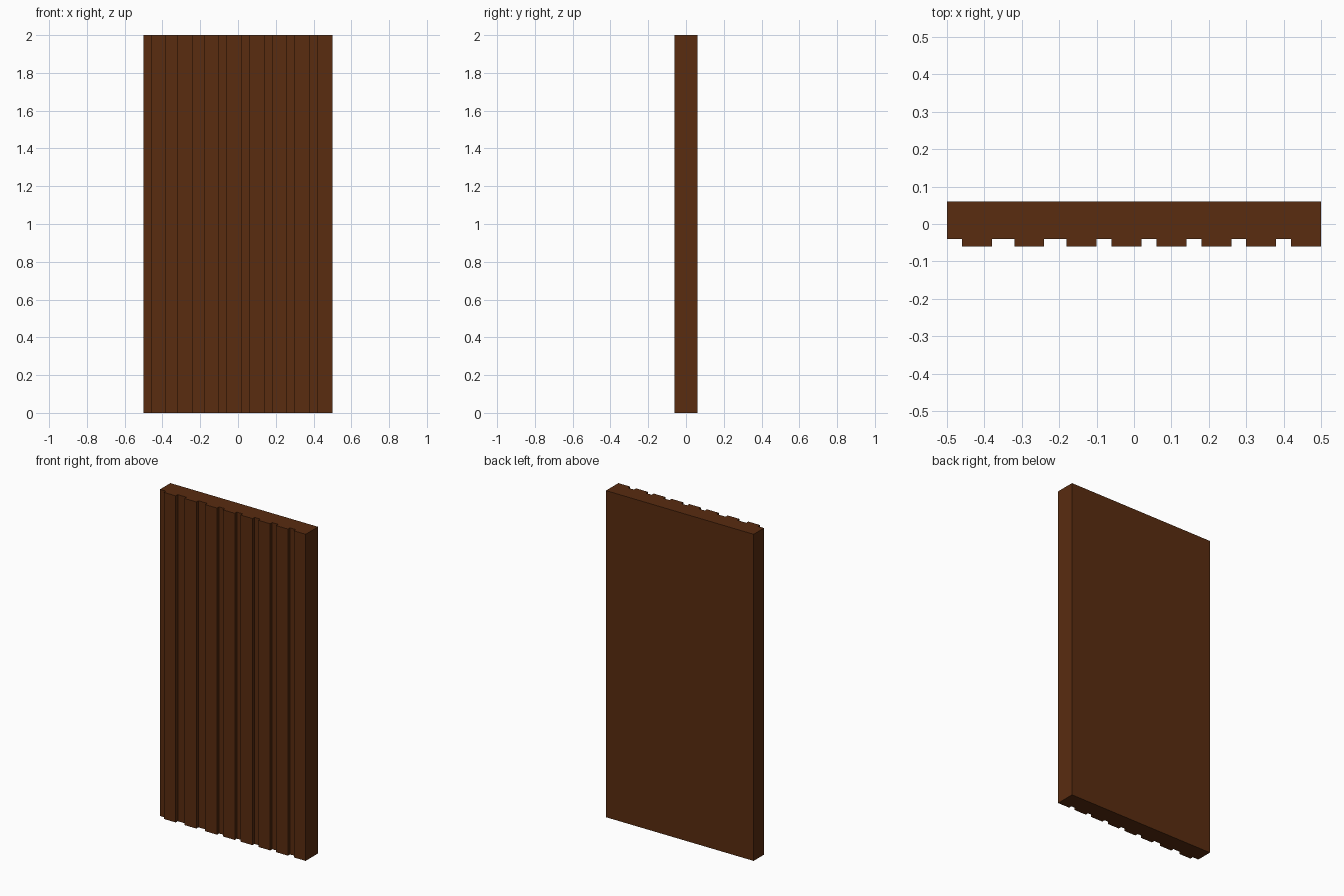
import bpy, bmesh

if "Cube" in bpy.data.objects:
    bpy.data.objects.remove(bpy.data.objects["Cube"])

HEIGHT = 2.0
BACK, RECESS, FRONT = 0.06, -0.04, -0.06
SLAT_W = 0.08
# left edge of each raised slat (wider gaps on the left side)
SLATS = [-0.46, -0.32, -0.18, -0.06, 0.06, 0.18, 0.30, 0.42]

wood = bpy.data.materials.new("dark brown wood")
wood.diffuse_color = (0.10, 0.025, 0.005, 1.0)
wood.use_nodes = True
wood.node_tree.nodes["Principled BSDF"].inputs["Base Color"].default_value = wood.diffuse_color

# Cross-section of the slatted panel, seen from above
profile = [(-0.5, BACK), (-0.5, RECESS)]
for x in SLATS:
    r = x + SLAT_W
    profile += [(x, RECESS), (x, FRONT), (r, FRONT)]
    if r < 0.499:
        profile.append((r, RECESS))
profile.append((0.5, BACK))

# Extrude the cross-section to full height
bm = bmesh.new()
base = bm.faces.new([bm.verts.new((x, y, 0)) for x, y in profile])
top = bmesh.ops.extrude_face_region(bm, geom=[base], use_keep_orig=True)
bmesh.ops.translate(bm, vec=(0, 0, HEIGHT),
                    verts=[v for v in top["geom"] if isinstance(v, bmesh.types.BMVert)])
bmesh.ops.recalc_face_normals(bm, faces=bm.faces[:])

mesh = bpy.data.meshes.new("slatted_panel")
bm.to_mesh(mesh)
bm.free()
mesh.materials.append(wood)
panel = bpy.data.objects.new("slatted_panel", mesh)
bpy.context.collection.objects.link(panel)
